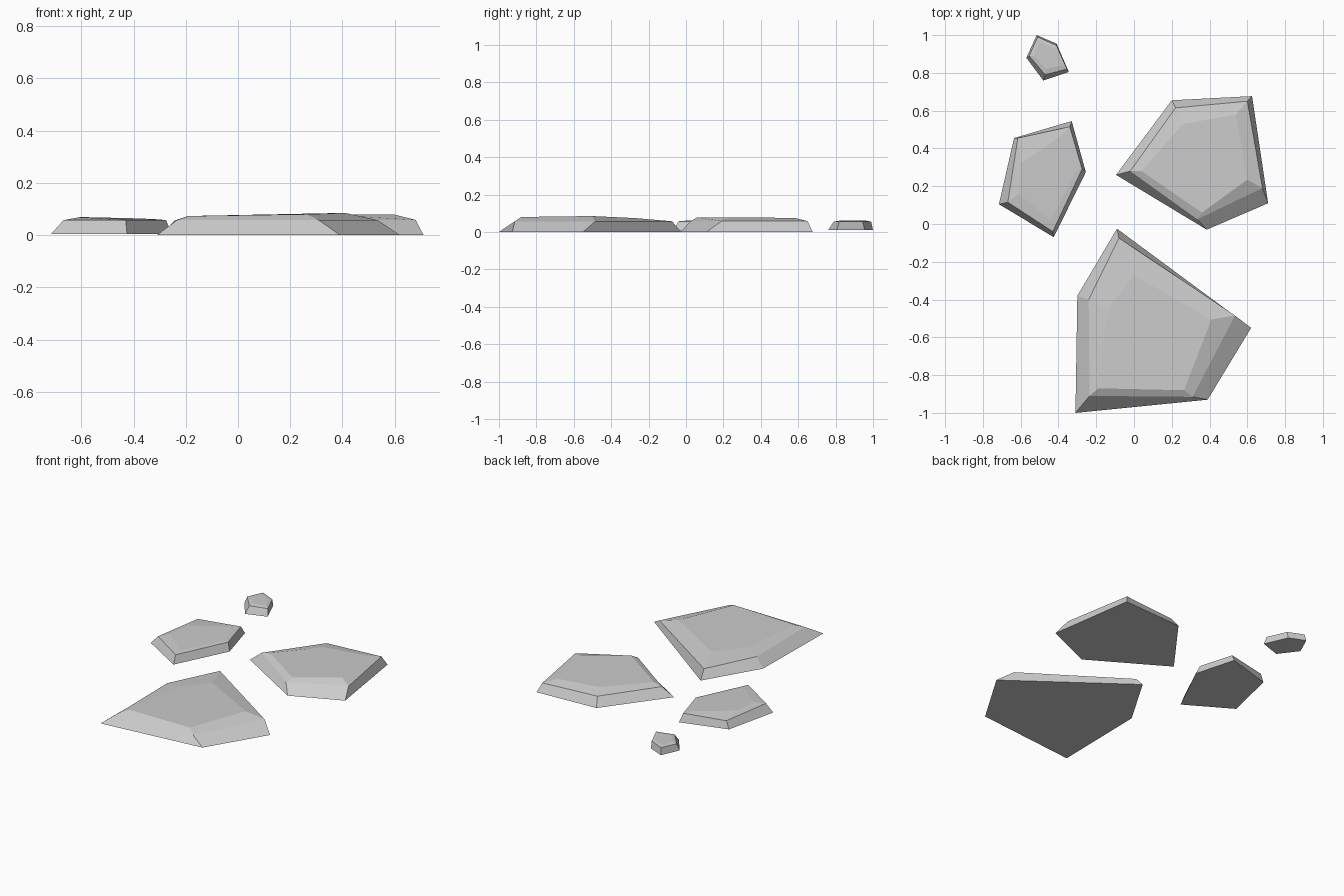
import bpy, bmesh


def stone(name, base, shoulder, crown, z0, z1, crown_z):
    """Five-sided slab: base outline, bevelled shoulder ring and raised crown."""
    bm = bmesh.new()
    n = len(base)
    rings = [
        [bm.verts.new((x, y, z0)) for x, y in base],
        [bm.verts.new((x, y, z1)) for x, y in shoulder],
        [bm.verts.new((x, y, z)) for (x, y), z in zip(crown, crown_z)],
    ]
    for low, high in zip(rings, rings[1:]):
        for i in range(n):
            j = (i + 1) % n
            bm.faces.new((low[i], low[j], high[j], high[i]))
    bm.faces.new(rings[0])
    bm.faces.new(rings[-1])
    bmesh.ops.recalc_face_normals(bm, faces=bm.faces)
    mesh = bpy.data.meshes.new(name)
    bm.to_mesh(mesh)
    bm.free()
    bpy.context.collection.objects.link(bpy.data.objects.new(name, mesh))


# large front stone
stone("large_stone",
      [(-.09, -.025), (-.30, -.38), (-.31, -1), (.39, -.93), (.62, -.55)],
      [(-.08, -.075), (-.24, -.40), (-.235, -.91), (.31, -.915), (.535, -.485)],
      [(0, -.27), (-.14, -.45), (-.19, -.87), (.265, -.88), (.41, -.505)],
      0, .057, [.074, .074, .073, .08, .085])

# right-hand stone
stone("right_stone",
      [(-.095, .26), (.20, .655), (.625, .677), (.71, .11), (.385, -.03)],
      [(-.02, .28), (.22, .615), (.60, .65), (.68, .19), (.335, .025)],
      [(.04, .28), (.26, .53), (.54, .58), (.60, .235), (.36, .06)],
      0, .058, [.072, .075, .075, .078, .078])

# left-hand stone
stone("left_stone",
      [(-.635, .455), (-.33, .545), (-.255, .275), (-.425, -.07), (-.715, .105)],
      [(-.615, .455), (-.34, .515), (-.275, .29), (-.43, -.04), (-.668, .115)],
      [(-.60, .32), (-.38, .47), (-.30, .29), (-.44, .02), (-.61, .16)],
      .005, .057, [.069, .064, .06, .062, .068])

# small back stone
stone("small_stone",
      [(-.515, 1), (-.41, .955), (-.345, .805), (-.48, .76), (-.57, .88)],
      [(-.51, .99), (-.41, .945), (-.355, .82), (-.47, .79), (-.555, .89)],
      [(-.50, .965), (-.425, .93), (-.385, .84), (-.465, .82), (-.53, .89)],
      .01, .055, [.06] * 5)
